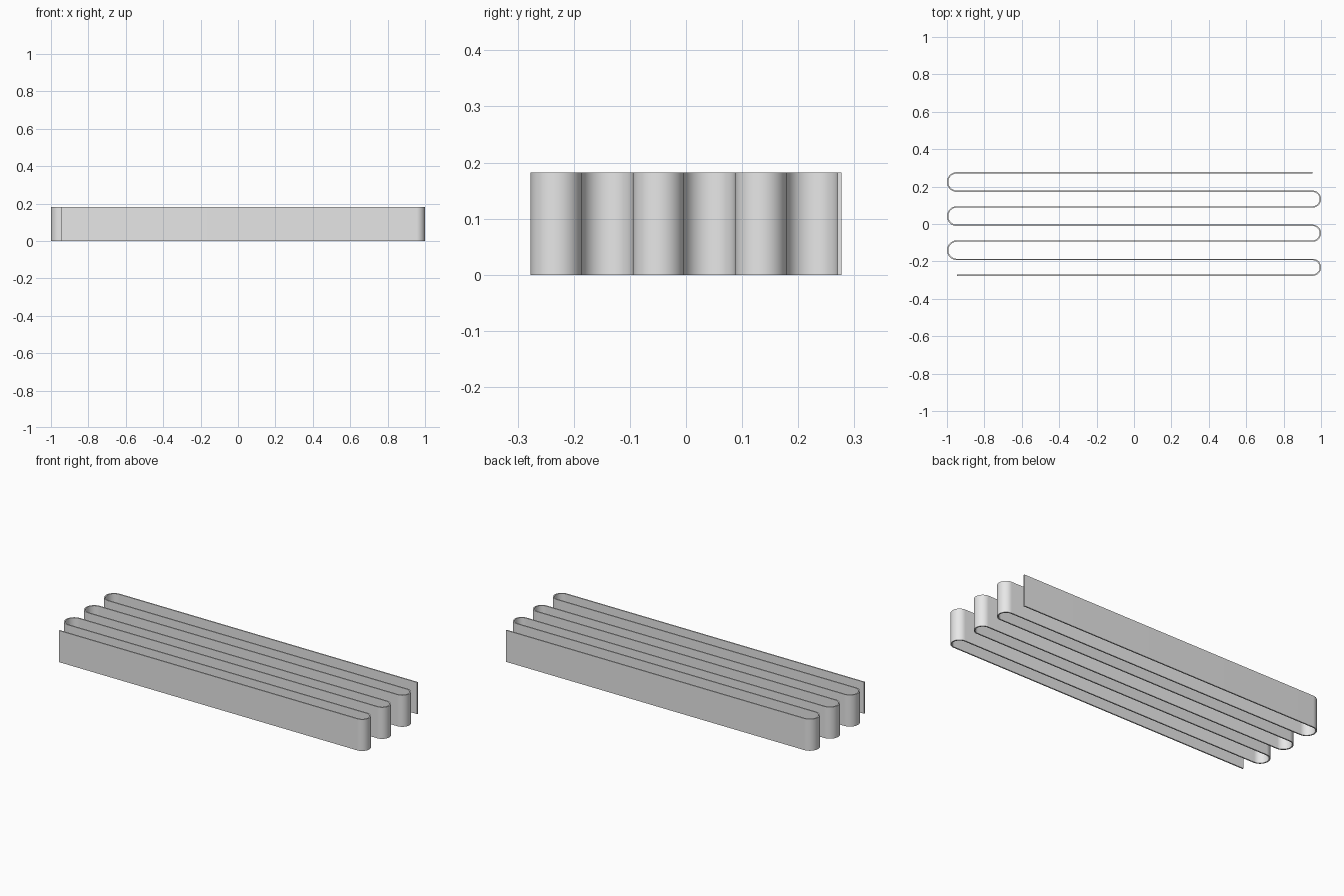
import bpy
import bmesh
from math import cos, sin, pi

if "Cube" in bpy.data.objects:
    bpy.data.objects.remove(bpy.data.objects["Cube"], do_unlink=True)

HEIGHT = 0.182
THICK = 0.0072
GAP = 0.0912              # outer width of right bends, inner width of left bends
PAIRS = 3
SEGMENTS = 24
R_RIGHT = (GAP - THICK) / 2
R_LEFT = (GAP + THICK) / 2
X_RIGHT = 1 - R_RIGHT - THICK / 2
X_LEFT = -1 + R_LEFT + THICK / 2


def bend(x, y, radius, turn):
    """Half circle starting at (x, y) and rising in y; turn is 1 for +x, -1 for -x."""
    points = []
    for i in range(SEGMENTS + 1):
        a = -pi / 2 + turn * pi * i / SEGMENTS
        dx, dy = cos(a), sin(a)
        points.append((x + radius * dx, y + radius + radius * dy, -turn * dx, -turn * dy))
    return points


# Centre line of the folded strip, as position plus sideways direction
y = -PAIRS * GAP
path = [(X_LEFT, y, 0, 1)]
for _ in range(PAIRS):
    path += bend(X_RIGHT, y, R_RIGHT, 1)
    y += 2 * R_RIGHT
    path += bend(X_LEFT, y, R_LEFT, -1)
    y += 2 * R_LEFT
path.append((X_RIGHT, y, 0, 1))

# Solid strip: a rectangular section swept along the centre line
bm = bmesh.new()
half = THICK / 2
section = [(-half, 0), (half, 0), (half, HEIGHT), (-half, HEIGHT)]
rings = [[bm.verts.new((px + nx * s, py + ny * s, z)) for s, z in section]
         for px, py, nx, ny in path]
for a, b in zip(rings, rings[1:]):
    for i in range(4):
        j = (i + 1) % 4
        bm.faces.new((a[i], a[j], b[j], b[i]))
bm.faces.new(rings[0])
bm.faces.new(rings[-1])
bmesh.ops.recalc_face_normals(bm, faces=bm.faces)
mesh = bpy.data.meshes.new("folded_strip")
bm.to_mesh(mesh)
bm.free()

strip = bpy.data.objects.new("folded_strip", mesh)
bpy.context.collection.objects.link(strip)

# Plain grey
grey = bpy.data.materials.new("plain_grey")
grey.use_nodes = True
colour = (0.8, 0.8, 0.8, 1)
grey.diffuse_color = colour
grey.node_tree.nodes["Principled BSDF"].inputs["Base Color"].default_value = colour
mesh.materials.append(grey)

bpy.ops.object.select_all(action="DESELECT")
strip.select_set(True)
bpy.context.view_layer.objects.active = strip
bpy.ops.object.shade_smooth_by_angle(angle=pi / 6)
